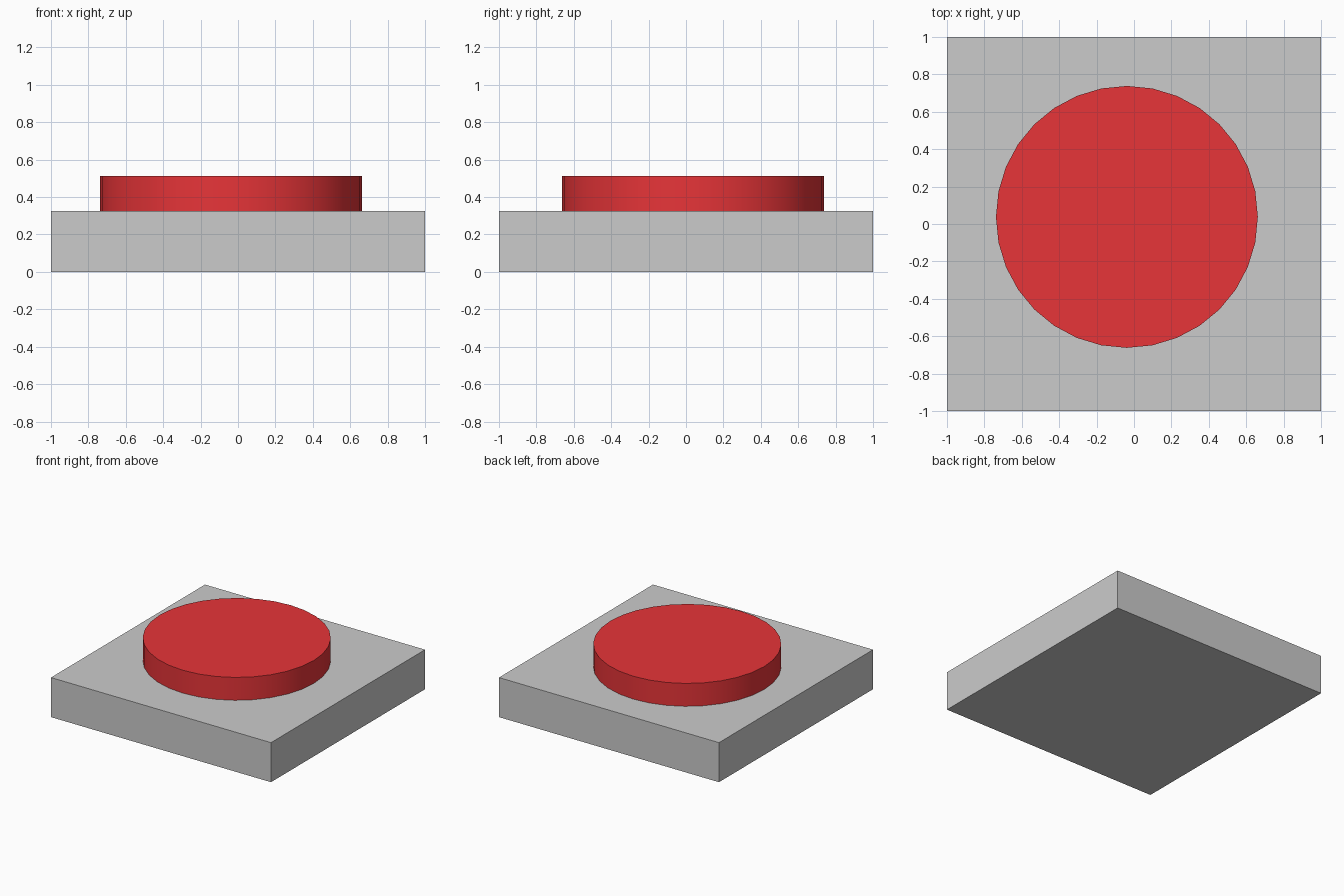
import bpy

if "Cube" in bpy.data.objects:
    bpy.data.objects.remove(bpy.data.objects["Cube"])

# Square base block
bpy.ops.mesh.primitive_cube_add(size=1, location=(0, 0, 0.1625))
base = bpy.context.object
base.name = "base"
base.scale = (2, 2, 0.325)
bpy.ops.object.transform_apply(location=False, rotation=False, scale=True)

# Round red button, slightly off centre, resting on the base
bottom, top = 0.325, 0.513
bpy.ops.mesh.primitive_cylinder_add(
    vertices=32, radius=0.70, depth=top - bottom,
    location=(-0.038, 0.038, (bottom + top) / 2))
button = bpy.context.object
button.name = "button"
bpy.ops.object.shade_smooth_by_angle()

red = bpy.data.materials.new("red")
red.diffuse_color = (0.8, 0.035, 0.04, 1)
red.use_nodes = True
red.node_tree.nodes["Principled BSDF"].inputs["Base Color"].default_value = red.diffuse_color
button.data.materials.append(red)
